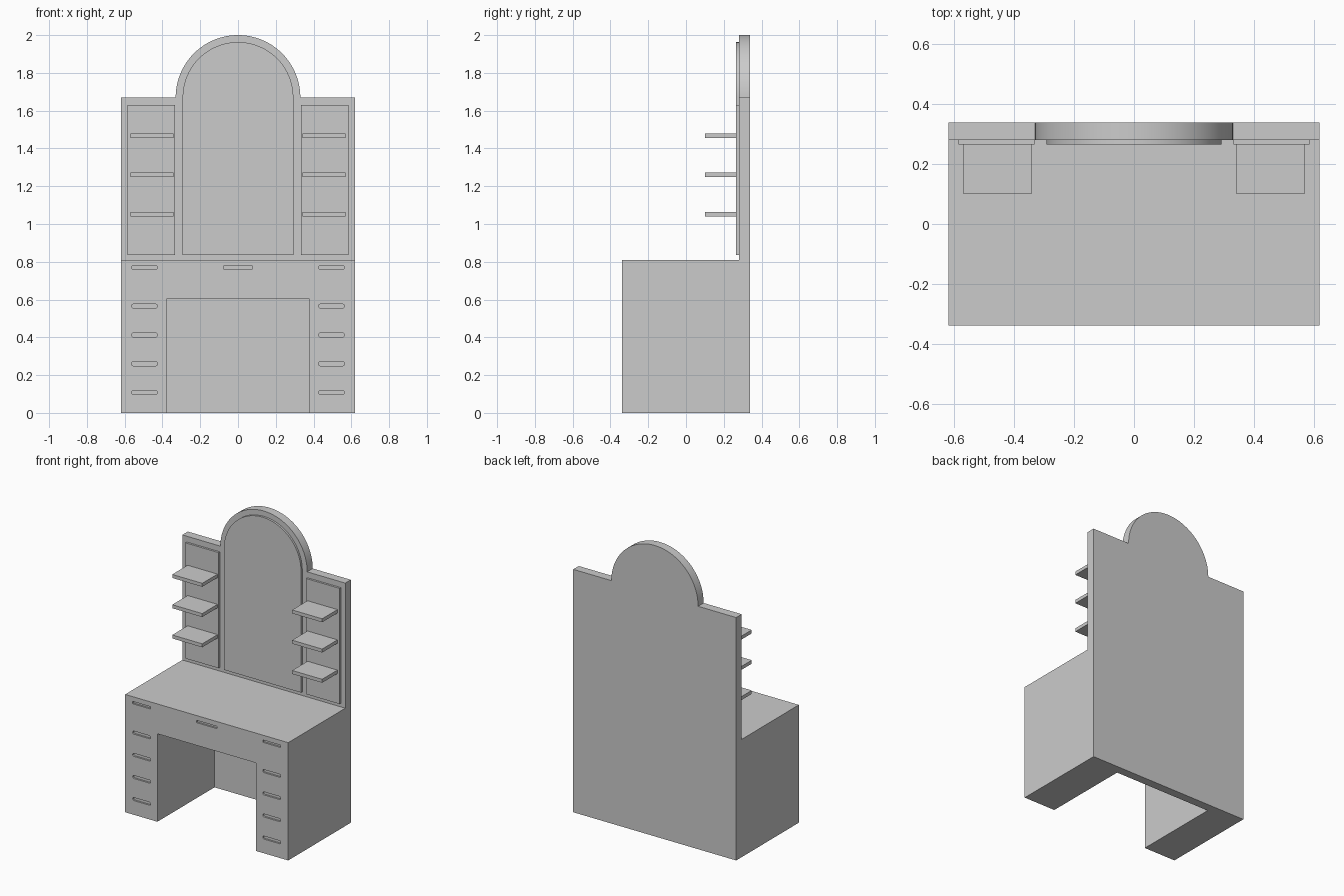
import bpy, bmesh
from math import cos, sin, pi

if "Cube" in bpy.data.objects:
    bpy.data.objects.remove(bpy.data.objects["Cube"])


def extrude_profiles(name, profiles, y0, y1, smooth=False):
    """Solid made of closed (x, z) outlines extruded from y0 to y1."""
    bm = bmesh.new()
    for pts in profiles:
        face = bm.faces.new([bm.verts.new((x, y0, z)) for x, z in pts])
        res = bmesh.ops.extrude_face_region(bm, geom=[face], use_keep_orig=True)
        verts = [g for g in res["geom"] if isinstance(g, bmesh.types.BMVert)]
        bmesh.ops.translate(bm, verts=verts, vec=(0, y1 - y0, 0))
    bmesh.ops.recalc_face_normals(bm, faces=bm.faces)
    mesh = bpy.data.meshes.new(name)
    bm.to_mesh(mesh)
    bm.free()
    obj = bpy.data.objects.new(name, mesh)
    bpy.context.collection.objects.link(obj)
    if smooth:
        bpy.ops.object.select_all(action="DESELECT")
        obj.select_set(True)
        bpy.context.view_layer.objects.active = obj
        bpy.ops.object.shade_smooth_by_angle()
    return obj


def rect(x0, x1, z0, z1):
    return [(x0, z0), (x1, z0), (x1, z1), (x0, z1)]


def rounded_slot(cx, cz, w, h, r, n=4):
    pts = []
    for q, (sx, sz) in enumerate([(1, 1), (-1, 1), (-1, -1), (1, -1)]):
        for i in range(n + 1):
            a = (q + i / n) * pi / 2
            pts.append((cx + sx * (w / 2 - r) + r * cos(a),
                        cz + sz * (h / 2 - r) + r * sin(a)))
    return pts


def arc(radius, z, n=64):
    return [(radius * cos(pi * i / n), z + radius * sin(pi * i / n))
            for i in range(n + 1)]


W, FRONT, BOARD, BACK = 0.62, -0.34, 0.28, 0.34
FACE = 0.266          # front of the mirror and side panels
SPRING = 1.67         # height where the arch starts

# Desk with knee opening
desk = extrude_profiles("desk", [[
    (-W, 0), (-0.375, 0), (-0.375, 0.605), (0.375, 0.605),
    (0.375, 0), (W, 0), (W, 0.81), (-W, 0.81)]], FRONT, BOARD)

# Recessed finger pulls cut into the drawer fronts
slots = [rounded_slot(0, 0.769, 0.155, 0.016, 0.002)]
for s in (-1, 1):
    slots.append(rounded_slot(s * 0.495, 0.769, 0.135, 0.016, 0.002))
    for z in (0.565, 0.412, 0.26, 0.108):
        slots.append(rounded_slot(s * 0.495, z, 0.135, 0.021, 0.008))
cutter = extrude_profiles("pull_cutter", slots, FRONT - 0.02, FRONT + 0.012)
mod = desk.modifiers.new("pulls", "BOOLEAN")
mod.operation, mod.solver, mod.object = "DIFFERENCE", "EXACT", cutter
bpy.context.view_layer.objects.active = desk
bpy.ops.object.modifier_apply(modifier=mod.name)
bpy.data.objects.remove(cutter)

# Arched backboard
extrude_profiles("backboard", [
    [(-W, 0), (W, 0), (W, SPRING)] + arc(0.33, SPRING) + [(-W, SPRING)]],
    BOARD, BACK, smooth=True)

# Arched mirror
extrude_profiles("mirror", [
    [(-0.293, 0.835), (0.293, 0.835)] + arc(0.293, SPRING)],
    FACE, BOARD, smooth=True)

# Side panels, each carrying three shelves
for side, s in (("left", -1), ("right", 1)):
    x0, x1 = sorted((s * 0.333, s * 0.586))
    extrude_profiles(side + "_panel", [rect(x0, x1, 0.835, 1.63)], FACE, BOARD)
    x0, x1 = sorted((s * 0.342, s * 0.57))
    for i, z in enumerate((1.04, 1.248, 1.456)):
        extrude_profiles(f"{side}_shelf_{i + 1}",
                         [rect(x0, x1, z, z + 0.024)], 0.10, FACE)
